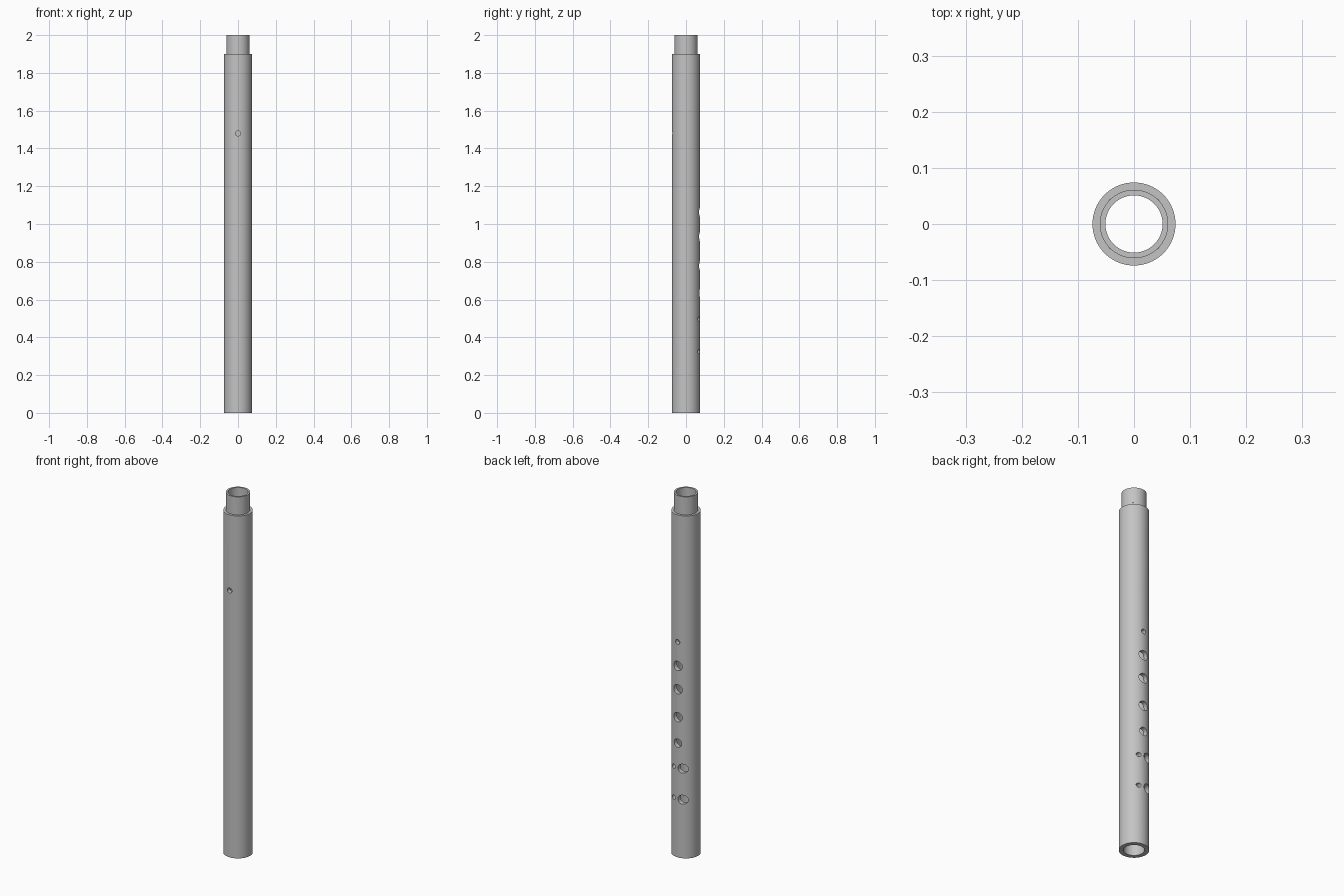
import bpy
import bmesh
from math import cos, sin, pi, radians
from mathutils import Matrix

cube = bpy.data.objects.get("Cube")
if cube:
    bpy.data.objects.remove(cube, do_unlink=True)

SIDES = 96
BORE, BODY, TENON = 0.051, 0.074, 0.061
SHOULDER, TOP = 1.9, 2.0

grey = bpy.data.materials.new("plain_grey")
grey.use_nodes = True
colour = (0.55, 0.55, 0.55, 1)
grey.diffuse_color = colour
grey.node_tree.nodes["Principled BSDF"].inputs["Base Color"].default_value = colour


def add_object(name, bm):
    bmesh.ops.recalc_face_normals(bm, faces=bm.faces)
    mesh = bpy.data.meshes.new(name)
    bm.to_mesh(mesh)
    bm.free()
    mesh.materials.append(grey)
    obj = bpy.data.objects.new(name, mesh)
    bpy.context.collection.objects.link(obj)
    return obj


def lathe(name, profile):
    """Revolve a closed (radius, height) outline about z."""
    bm = bmesh.new()
    rings = [[bm.verts.new((r * cos(2 * pi * i / SIDES), r * sin(2 * pi * i / SIDES), z))
              for i in range(SIDES)] for r, z in profile]
    for a, b in zip(rings, rings[1:] + rings[:1]):
        for i in range(SIDES):
            j = (i + 1) % SIDES
            bm.faces.new((a[i], a[j], b[j], b[i]))
    return add_object(name, bm)


# Hollow pipe with a narrower joint at the top
pipe = lathe("pipe_body", [(BORE, 0), (BODY, 0), (BODY, SHOULDER),
                           (TENON, SHOULDER), (TENON, TOP), (BORE, TOP)])

# Finger holes on the back (side +1) and a thumb hole on the front (side -1):
# x offset, height, radius, side
holes = [(0, 1.48, 0.014, -1), (0, 1.195, 0.013, 1),
         (0, 1.062, 0.026, 1), (0, 0.933, 0.026, 1),
         (0, 0.778, 0.026, 1), (0, 0.634, 0.023, 1)]
for z in (0.497, 0.325):
    holes += [(-0.027, z, 0.025, 1), (0.027, z, 0.012, 1)]

bm = bmesh.new()
for x, z, r, side in holes:
    place = Matrix.Translation((x, side * 0.065, z)) @ Matrix.Rotation(pi / 2, 4, "X")
    bmesh.ops.create_cone(bm, cap_ends=True, segments=32, radius1=r, radius2=r,
                          depth=0.11, matrix=place)
drill = add_object("hole_cutter", bm)
drill.hide_render = True

cut = pipe.modifiers.new("holes", "BOOLEAN")
cut.operation = "DIFFERENCE"
cut.solver = "EXACT"
cut.object = drill
bpy.context.view_layer.objects.active = pipe
pipe.select_set(True)
drill.select_set(False)
bpy.ops.object.modifier_apply(modifier=cut.name)
bpy.data.objects.remove(drill, do_unlink=True)
bpy.ops.object.shade_smooth_by_angle(angle=radians(30))

# Four slim upright ridges on the joint
bm = bmesh.new()
for k in range(4):
    place = (Matrix.Rotation(pi / 4 + k * pi / 2, 4, "Z")
             @ Matrix.Translation((TENON, 0, 1.947))
             @ Matrix.Diagonal((0.002, 0.004, 0.065, 1)))
    bmesh.ops.create_cube(bm, size=1, matrix=place)
add_object("joint_ridges", bm)
